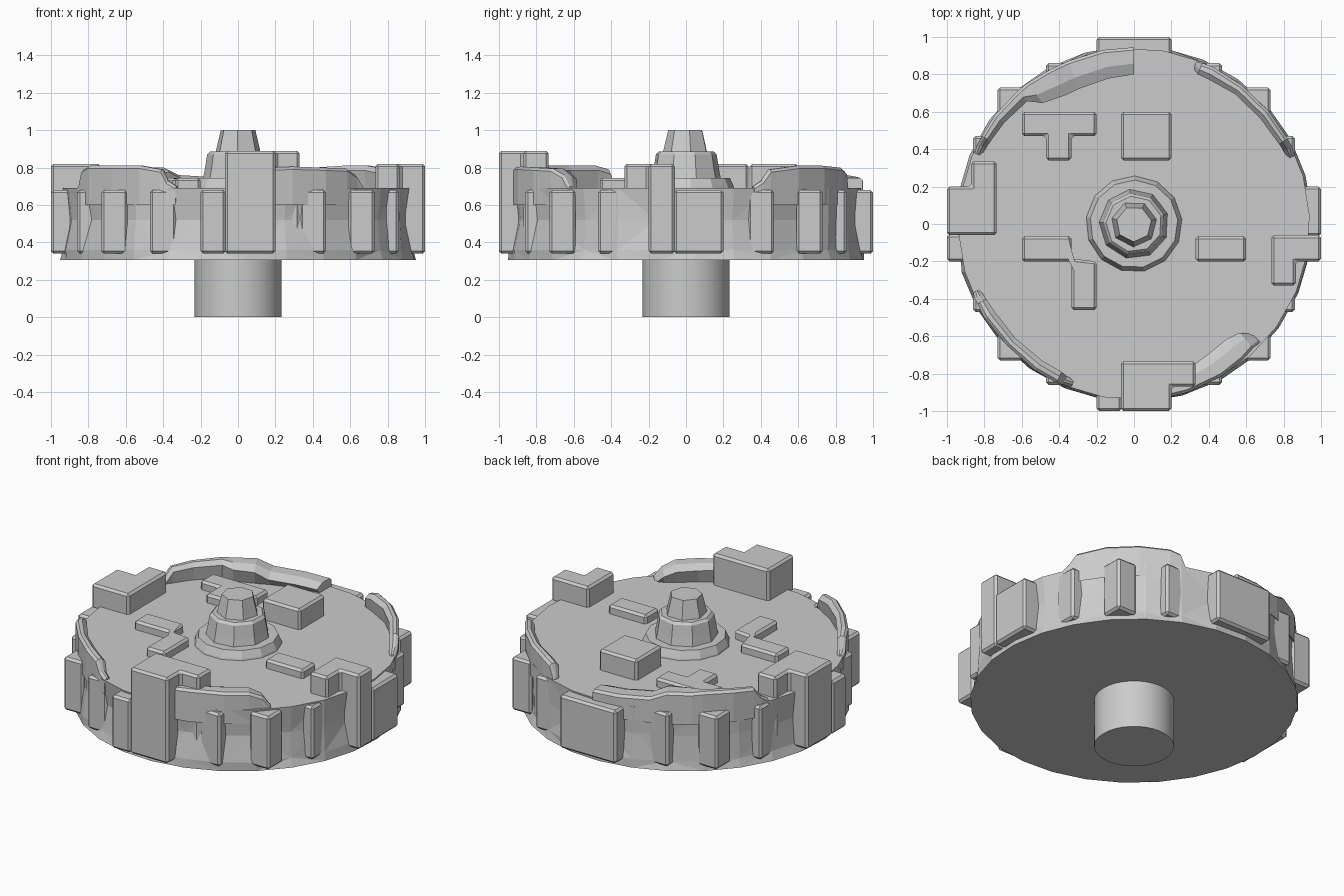
import bpy, bmesh, math, random
random.seed(4)


def finish(bm, name, bevel=0.0):
    bmesh.ops.recalc_face_normals(bm, faces=bm.faces)
    me = bpy.data.meshes.new(name)
    bm.to_mesh(me)
    bm.free()
    ob = bpy.data.objects.new(name, me)
    bpy.context.collection.objects.link(ob)
    if bevel:
        m = ob.modifiers.new("edge_bevel", 'BEVEL')
        m.width = bevel
        m.segments = 1
        m.limit_method = 'ANGLE'
    return ob


def prism(name, outline, z0, z1, bevel=0.014):
    bm = bmesh.new()
    f = bm.faces.new([bm.verts.new((x, y, z0)) for x, y in outline])
    r = bmesh.ops.extrude_face_region(bm, geom=[f])
    for v in r['geom']:
        if isinstance(v, bmesh.types.BMVert):
            v.co.z = z1
    return finish(bm, name, bevel)


def box(name, x0, x1, y0, y1, z0, z1):
    return prism(name, [(x0, y0), (x1, y0), (x1, y1), (x0, y1)], z0, z1)


def loft(bm, rings, closed_path=False):
    for a, b in zip(rings, rings[1:]):
        n = len(a)
        for i in range(n):
            bm.faces.new([a[i], a[(i + 1) % n], b[(i + 1) % n], b[i]])
    bm.faces.new(rings[0])
    bm.faces.new(rings[-1])


def lathe(name, profile, sides, turn=0.0, jitter=0.0):
    bm = bmesh.new()
    rings = []
    for k, (r, z) in enumerate(profile):
        ring = []
        for i in range(sides):
            a = 2 * math.pi * i / sides + turn
            inner = 0 < k < len(profile) - 1
            rr = r + (random.uniform(-jitter, jitter) if inner else 0)
            ring.append(bm.verts.new((rr * math.cos(a), rr * math.sin(a), z)))
        rings.append(ring)
    loft(bm, rings)
    if jitter:
        bmesh.ops.triangulate(bm, faces=[f for f in bm.faces if len(f.verts) == 4])
    return finish(bm, name)


def rim_wall(name, stations):
    # stations: angle, inner radius, outer radius, top height
    bm = bmesh.new()
    rings = []
    for a, ri, ro, z in stations:
        c, s = math.cos(math.radians(a)), math.sin(math.radians(a))
        w = ro - ri
        section = [(ro, 0.6), (ro, z - 0.015), (ro - 0.015, z),
                   (ri + 0.4 * w, z), (ri, z - 0.025), (ri + 0.25 * w, 0.68)]
        rings.append([bm.verts.new((r * c, r * s, h)) for r, h in section])
    loft(bm, rings)
    return finish(bm, name)


# Stem and rocky disc
stem = lathe("stem", [(0.232, 0), (0.232, 0.32)], 32)
bpy.ops.object.select_all(action='DESELECT')
stem.select_set(True)
bpy.context.view_layer.objects.active = stem
bpy.ops.object.shade_smooth_by_angle(angle=math.radians(30))
lathe("disc", [(0.953, 0.305), (0.945, 0.36), (0.925, 0.52), (0.94, 0.69)], 28, 0.05, 0.014)

# Stepped corner blocks around the side
for sx in (-1, 1):
    for sy in (-1, 1):
        for x, y in ((0.47, 0.86), (0.73, 0.73), (0.86, 0.47)):
            xs, ys = sorted((sx * x, sx * (x - 0.14))), sorted((sy * y, sy * (y - 0.14)))
            box("side_step", xs[0], xs[1], ys[0], ys[1], 0.34, 0.68)

# Large side blocks with raised L-shaped tops
box("back_block", -0.2, 0.2, 0.86, 1.0, 0.34, 0.68)
box("front_block_low", -0.2, -0.065, -1.0, -0.86, 0.34, 0.68)
prism("front_block_tall", [(-0.07, -1), (0.2, -1), (0.2, -0.87), (0.33, -0.87),
                           (0.33, -0.735), (-0.07, -0.735)], 0.34, 0.89)
box("left_block_low", -1.0, -0.86, -0.2, -0.055, 0.34, 0.68)
prism("left_block_tall", [(-1, -0.06), (-0.735, -0.06), (-0.735, 0.335), (-0.87, 0.335),
                          (-0.87, 0.2), (-1, 0.2)], 0.34, 0.82)
box("right_block_low", 0.86, 1.0, -0.065, 0.2, 0.34, 0.68)
prism("right_block_tall", [(1, -0.06), (0.735, -0.06), (0.735, -0.33), (0.865, -0.33),
                           (0.865, -0.2), (1, -0.2)], 0.34, 0.82)

# Plates on the top face
box("top_cube", -0.07, 0.2, 0.34, 0.6, 0.67, 0.82)
box("top_plate_right", 0.33, 0.6, -0.2, -0.065, 0.67, 0.745)
prism("top_plate_tee", [(-0.6, 0.6), (-0.6, 0.47), (-0.47, 0.47), (-0.47, 0.34),
                        (-0.335, 0.34), (-0.335, 0.47), (-0.2, 0.47), (-0.2, 0.6)], 0.67, 0.745)
prism("top_plate_step", [(-0.6, -0.065), (-0.6, -0.2), (-0.335, -0.2), (-0.335, -0.46),
                         (-0.2, -0.46), (-0.2, -0.2), (-0.335, -0.185), (-0.335, -0.065)], 0.67, 0.745)

# Raised rim walls
rim_wall("rim_back_left", [
    (90, 0.80, 0.945, 0.745), (100, 0.79, 0.945, 0.75), (112, 0.78, 0.94, 0.76),
    (118, 0.78, 0.94, 0.80), (127, 0.81, 0.945, 0.80), (131, 0.87, 0.945, 0.805),
    (142, 0.88, 0.945, 0.80), (150, 0.885, 0.94, 0.79), (153, 0.89, 0.94, 0.73),
    (156, 0.895, 0.935, 0.70)])
rim_wall("rim_front_left", [
    (203, 0.895, 0.935, 0.70), (205, 0.89, 0.94, 0.72), (207, 0.885, 0.94, 0.79),
    (212, 0.88, 0.945, 0.81), (224, 0.88, 0.94, 0.81), (236, 0.88, 0.945, 0.81),
    (244, 0.88, 0.945, 0.79), (246, 0.89, 0.94, 0.73), (249, 0.89, 0.935, 0.70)])
rim_wall("rim_front_right", [
    (280, 0.86, 0.945, 0.80), (288, 0.84, 0.945, 0.805), (300, 0.80, 0.94, 0.80),
    (309, 0.79, 0.93, 0.795), (314, 0.81, 0.92, 0.76), (317, 0.86, 0.925, 0.70)])
rim_wall("rim_back_right", [
    (23, 0.895, 0.935, 0.70), (26, 0.89, 0.94, 0.73), (29, 0.885, 0.94, 0.79),
    (40, 0.88, 0.94, 0.81), (52, 0.88, 0.94, 0.81), (63, 0.87, 0.94, 0.80),
    (67, 0.87, 0.935, 0.78), (69, 0.89, 0.93, 0.70)])

# Tiered spire in the middle
lathe("spire_base", [(0.26, 0.68), (0.255, 0.70), (0.235, 0.745)], 13, 0.1)
lathe("spire_middle", [(0.19, 0.73), (0.178, 0.79), (0.165, 0.87), (0.15, 0.885)], 9, 0.3)
lathe("spire_tip", [(0.125, 0.875), (0.095, 1.0)], 7, 0.2)
